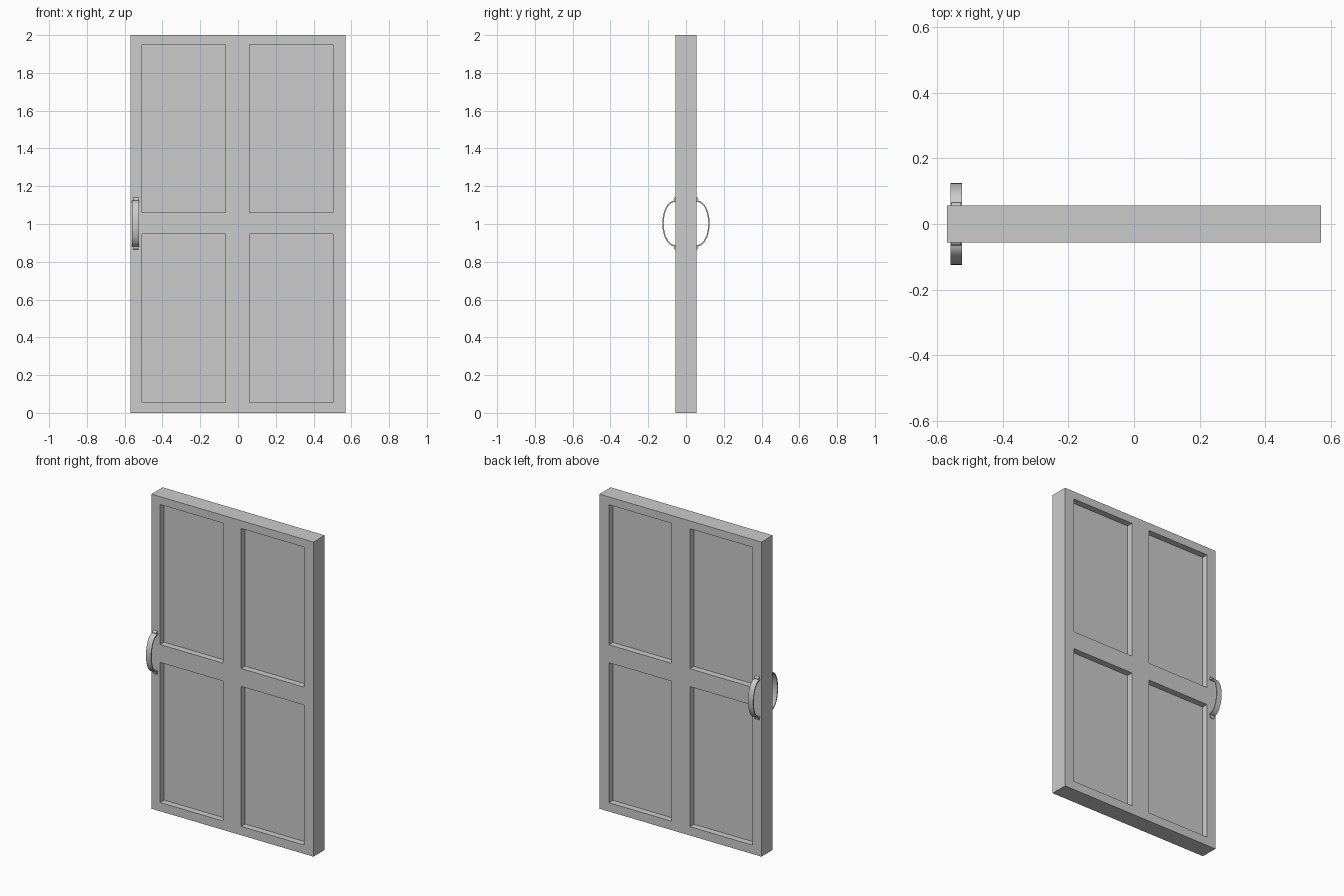
import bpy, bmesh, math
from mathutils import Matrix, Vector

if "Cube" in bpy.data.objects:
    bpy.data.objects.remove(bpy.data.objects["Cube"])

HALF_W, HALF_T, HEIGHT = 0.57, 0.056, 2.0
DEPTH = 0.04  # panel recess depth


def make_object(name, bm):
    bmesh.ops.recalc_face_normals(bm, faces=bm.faces[:])
    mesh = bpy.data.meshes.new(name)
    bm.to_mesh(mesh)
    bm.free()
    obj = bpy.data.objects.new(name, mesh)
    bpy.context.collection.objects.link(obj)
    return obj


def add_box(bm, x0, x1, y0, y1, z0, z1):
    centre = Vector(((x0 + x1) / 2, (y0 + y1) / 2, (z0 + z1) / 2))
    size = Matrix.Diagonal((x1 - x0, y1 - y0, z1 - z0, 1))
    bmesh.ops.create_cube(bm, size=1, matrix=Matrix.Translation(centre) @ size)


# Door slab
bm = bmesh.new()
add_box(bm, -HALF_W, HALF_W, -HALF_T, HALF_T, 0, HEIGHT)
door = make_object("door_slab", bm)

# Four recessed panels on each face
bm = bmesh.new()
for x0, x1 in ((-0.508, -0.067), (0.062, 0.503)):
    for z0, z1 in ((0.056, 0.946), (1.06, 1.95)):
        add_box(bm, x0, x1, -0.2, -HALF_T + DEPTH, z0, z1)
        add_box(bm, x0, x1, HALF_T - DEPTH, 0.2, z0, z1)
cutter = make_object("panel_cutter", bm)
cut = door.modifiers.new("panels", 'BOOLEAN')
cut.operation, cut.solver, cut.object = 'DIFFERENCE', 'EXACT', cutter
bpy.context.view_layer.objects.active = door
bpy.ops.object.modifier_apply(modifier=cut.name)
bpy.data.objects.remove(cutter)


def extrude_profile(bm, points, x0, x1):
    face = bm.faces.new([bm.verts.new((x0, y, z)) for y, z in points])
    result = bmesh.ops.extrude_face_region(bm, geom=[face], use_keep_orig=True)
    verts = [v for v in result["geom"] if isinstance(v, bmesh.types.BMVert)]
    bmesh.ops.translate(bm, verts=verts, vec=(x1 - x0, 0, 0))


def make_handle(name, side):
    bm = bmesh.new()
    # Bowed strap
    n, base = 24, HALF_T - 0.003
    angles = [math.pi * (i / n - 0.5) for i in range(n + 1)]

    def arc(ry, rz):
        return [(side * (base + ry * math.cos(a) ** 0.9 if abs(a) < 1.57 else base),
                 1.003 + rz * math.sin(a)) for a in angles]
    outer = arc(0.125 - base, 0.122)
    inner = arc(0.118 - base, 0.115)
    extrude_profile(bm, outer + inner[::-1], -0.56, -0.524)
    # Small rounded feet against the door
    for s in (-1, 1):
        foot = []
        for i in range(9):
            a = math.pi * i / 8
            foot.append((side * (HALF_T - 0.002 + 0.011 * math.sin(a)),
                         1.003 + s * 0.126 + 0.012 * math.cos(a)))
        extrude_profile(bm, foot, -0.556, -0.528)
    obj = make_object(name, bm)
    bpy.ops.object.select_all(action='DESELECT')
    obj.select_set(True)
    bpy.context.view_layer.objects.active = obj
    bpy.ops.object.shade_smooth_by_angle(angle=math.radians(35))


make_handle("front_handle", -1)
make_handle("back_handle", 1)
